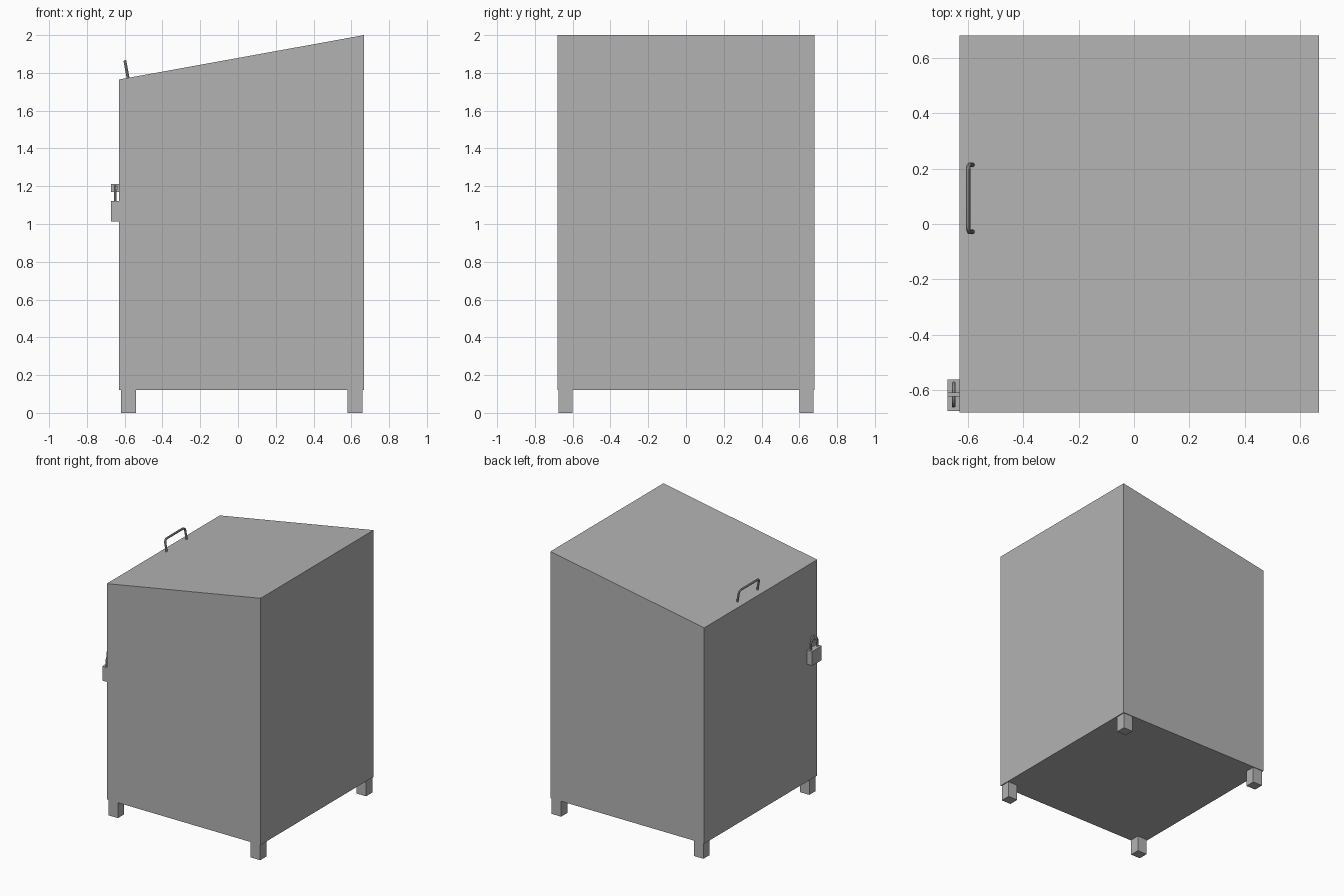
import bpy, bmesh, math
from mathutils import Vector

if "Cube" in bpy.data.objects:
    bpy.data.objects.remove(bpy.data.objects["Cube"], do_unlink=True)

# One painted-metal grey for everything
grey = bpy.data.materials.new("plain grey")
grey.use_nodes = True
colour = (0.45, 0.45, 0.45, 1)
grey.diffuse_color = colour
grey.node_tree.nodes["Principled BSDF"].inputs["Base Color"].default_value = colour


def prism(name, outline, y0, y1):
    """Extrude an x-z outline from y0 to y1."""
    bm = bmesh.new()
    face = bm.faces.new([bm.verts.new((x, y0, z)) for x, z in outline])
    new = bmesh.ops.extrude_face_region(bm, geom=[face])["geom"]
    verts = [v for v in new if isinstance(v, bmesh.types.BMVert)]
    bmesh.ops.translate(bm, verts=verts, vec=(0, y1 - y0, 0))
    bmesh.ops.recalc_face_normals(bm, faces=bm.faces)
    mesh = bpy.data.meshes.new(name)
    bm.to_mesh(mesh)
    bm.free()
    mesh.materials.append(grey)
    obj = bpy.data.objects.new(name, mesh)
    bpy.context.collection.objects.link(obj)
    return obj


def box(name, x0, x1, y0, y1, z0, z1):
    return prism(name, [(x0, z0), (x1, z0), (x1, z1), (x0, z1)], y0, y1)


def bent_rod(name, base, up, y0, y1, height, bend, radius):
    """Round rod bent into a U: two legs along 'up', joined along y."""
    base, up = Vector(base), Vector(up).normalized()
    path = [(y0, 0)]
    for yc, start in ((y0 + bend, 180), (y1 - bend, 90)):
        for i in range(7):
            a = math.radians(start - 15 * i)
            path.append((yc + bend * math.cos(a), height - bend + bend * math.sin(a)))
    path.append((y1, 0))
    curve = bpy.data.curves.new(name, "CURVE")
    curve.dimensions = "3D"
    curve.bevel_depth = radius
    curve.bevel_resolution = 3
    curve.use_fill_caps = True
    spline = curve.splines.new("POLY")
    spline.points.add(len(path) - 1)
    for point, (y, h) in zip(spline.points, path):
        point.co = (*(base + up * h + Vector((0, y, 0))), 1)
    curve.materials.append(grey)
    obj = bpy.data.objects.new(name, curve)
    bpy.context.collection.objects.link(obj)
    bpy.ops.object.select_all(action="DESELECT")
    obj.select_set(True)
    bpy.context.view_layer.objects.active = obj
    bpy.ops.object.convert(target="MESH")
    bpy.ops.object.shade_smooth_by_angle()


# Cabinet with a sloping lid
prism("cabinet", [(-0.63, 0.12), (0.667, 0.12), (0.667, 2.0), (-0.63, 1.765)], -0.68, 0.68)

# Four square feet
for side, x in (("right", -0.62), ("left", 0.58)):
    for end, y in (("front", -0.675), ("back", 0.6)):
        box(f"{end}_{side}_foot", x, x + 0.08, y, y + 0.075, 0, 0.12)

# Lid handle, square to the slope
bent_rod("lid_handle", (-0.582, 0, 1.772), (-0.18, 0, 1), -0.028, 0.213, 0.09, 0.025, 0.008)

# Padlock hanging from a drilled tab
box("padlock_body", -0.672, -0.63, -0.675, -0.56, 1.013, 1.122)
bent_rod("padlock_shackle", (-0.65, 0, 1.115), (0, 0, 1), -0.655, -0.575, 0.082, 0.036, 0.007)

tab_bars = {"top": (-0.672, -0.63, 1.202, 1.212), "bottom": (-0.672, -0.63, 1.17, 1.182),
            "outer": (-0.672, -0.66, 1.182, 1.202), "inner": (-0.64, -0.63, 1.182, 1.202)}
for part, (x0, x1, z0, z1) in tab_bars.items():
    box(f"lock_tab_{part}", x0, x1, -0.622, -0.608, z0, z1)
